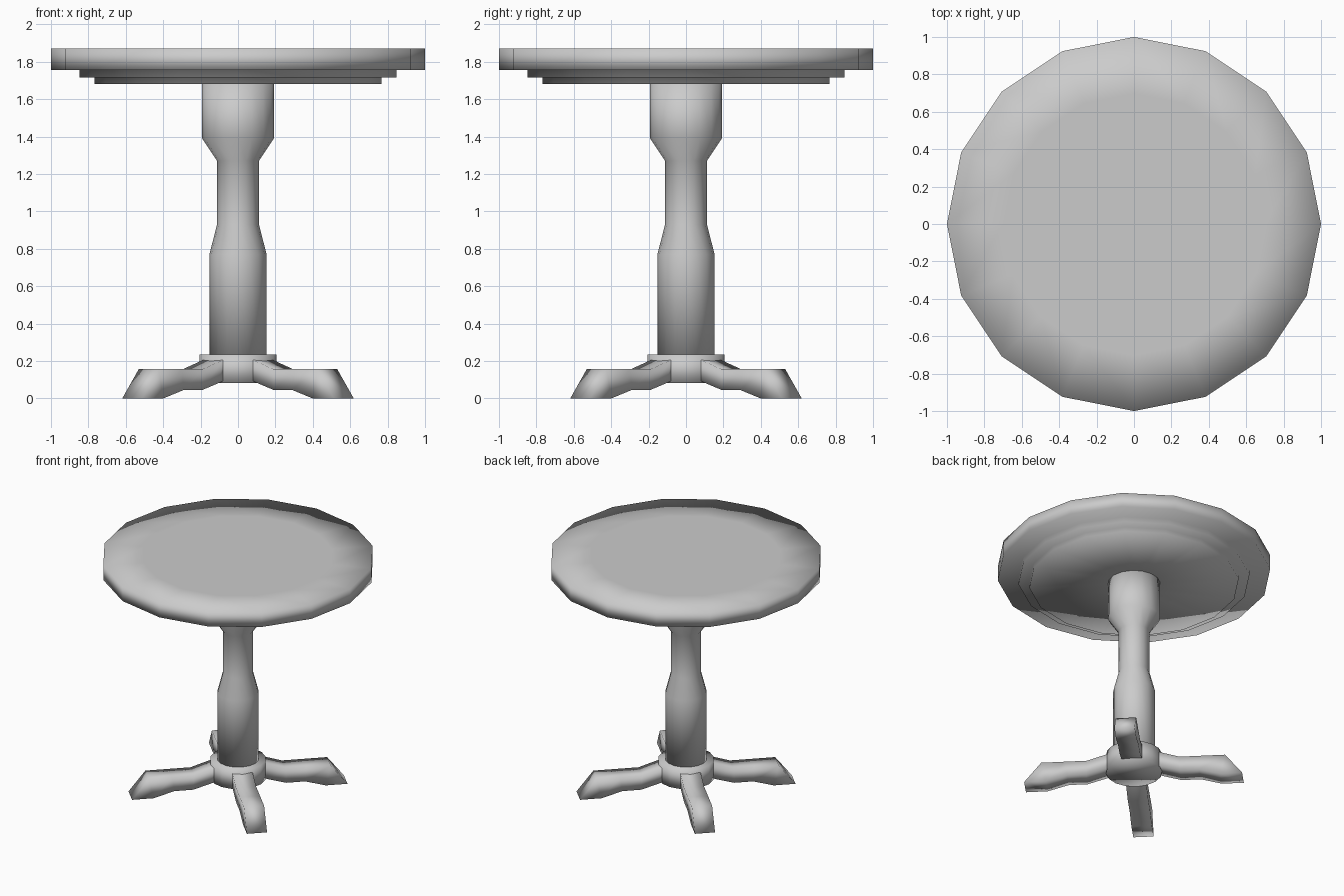
import bpy, bmesh, math
from mathutils import Matrix

if "Cube" in bpy.data.objects:
    bpy.data.objects.remove(bpy.data.objects["Cube"])

SIDES = 16


def finish(bm, name):
    bmesh.ops.remove_doubles(bm, verts=bm.verts, dist=1e-5)
    bmesh.ops.recalc_face_normals(bm, faces=bm.faces)
    for f in bm.faces:
        f.smooth = True
    me = bpy.data.meshes.new(name)
    bm.to_mesh(me)
    bm.free()
    ob = bpy.data.objects.new(name, me)
    bpy.context.collection.objects.link(ob)
    return ob


def lathe(name, profile):
    """Turn an (r, z) profile around z; both ends are capped."""
    bm = bmesh.new()
    rings = [[bm.verts.new((r * math.cos(2 * math.pi * i / SIDES),
                            r * math.sin(2 * math.pi * i / SIDES), z))
              for i in range(SIDES)] for r, z in profile]
    for a, b in zip(rings, rings[1:]):
        for i in range(SIDES):
            j = (i + 1) % SIDES
            bm.faces.new((a[i], a[j], b[j], b[i]))
    bm.faces.new(rings[0])
    bm.faces.new(rings[-1])
    return finish(bm, name)


# Round top with two stepped tiers underneath
lathe("tabletop", [(0.70, 1.87), (1.0, 1.87), (1.0, 1.755), (0.848, 1.755),
                   (0.848, 1.715), (0.768, 1.715), (0.768, 1.68), (0.19, 1.68)])

# Turned column
lathe("column", [(0.192, 1.682), (0.192, 1.39), (0.112, 1.27), (0.112, 0.93),
                 (0.153, 0.77), (0.153, 0.23)])

# Hub that carries the legs
lathe("leg_hub", [(0.205, 0.235), (0.205, 0.082)])

# Four diagonal legs: side outline (top and bottom points paired), given width
TOP = [(0.12, 0.232), (0.19, 0.205), (0.34, 0.157), (0.50, 0.157), (0.675, 0.157)]
LOW = [(0.12, 0.115), (0.215, 0.084), (0.345, 0.045), (0.485, 0.045), (0.64, 0.0)]
HALF = 0.075


def leg(name, angle):
    bm = bmesh.new()
    sections = []
    for t, b in zip(TOP, LOW):
        sections.append([bm.verts.new((p[0], y, p[1])) for p, y in
                         ((t, -HALF), (t, HALF), (b, HALF), (b, -HALF))])
    for a, b in zip(sections, sections[1:]):
        for i in range(4):
            j = (i + 1) % 4
            bm.faces.new((a[i], a[j], b[j], b[i]))
    bm.faces.new(sections[0])
    # Sloping toe running down to the floor
    tl, tr, br, bl = sections[-1]
    el, er = (bm.verts.new((0.80, y, 0)) for y in (-HALF, HALF))
    for f in ((tl, tr, er, el), (bl, br, er, el), (tl, el, bl), (tr, er, br)):
        bm.faces.new(f)
    bmesh.ops.transform(bm, matrix=Matrix.Rotation(angle, 4, 'Z'), verts=bm.verts)
    finish(bm, name)


for k, n in enumerate(("back_right", "back_left", "front_left", "front_right")):
    leg("leg_" + n, math.radians(45 + 90 * k))
